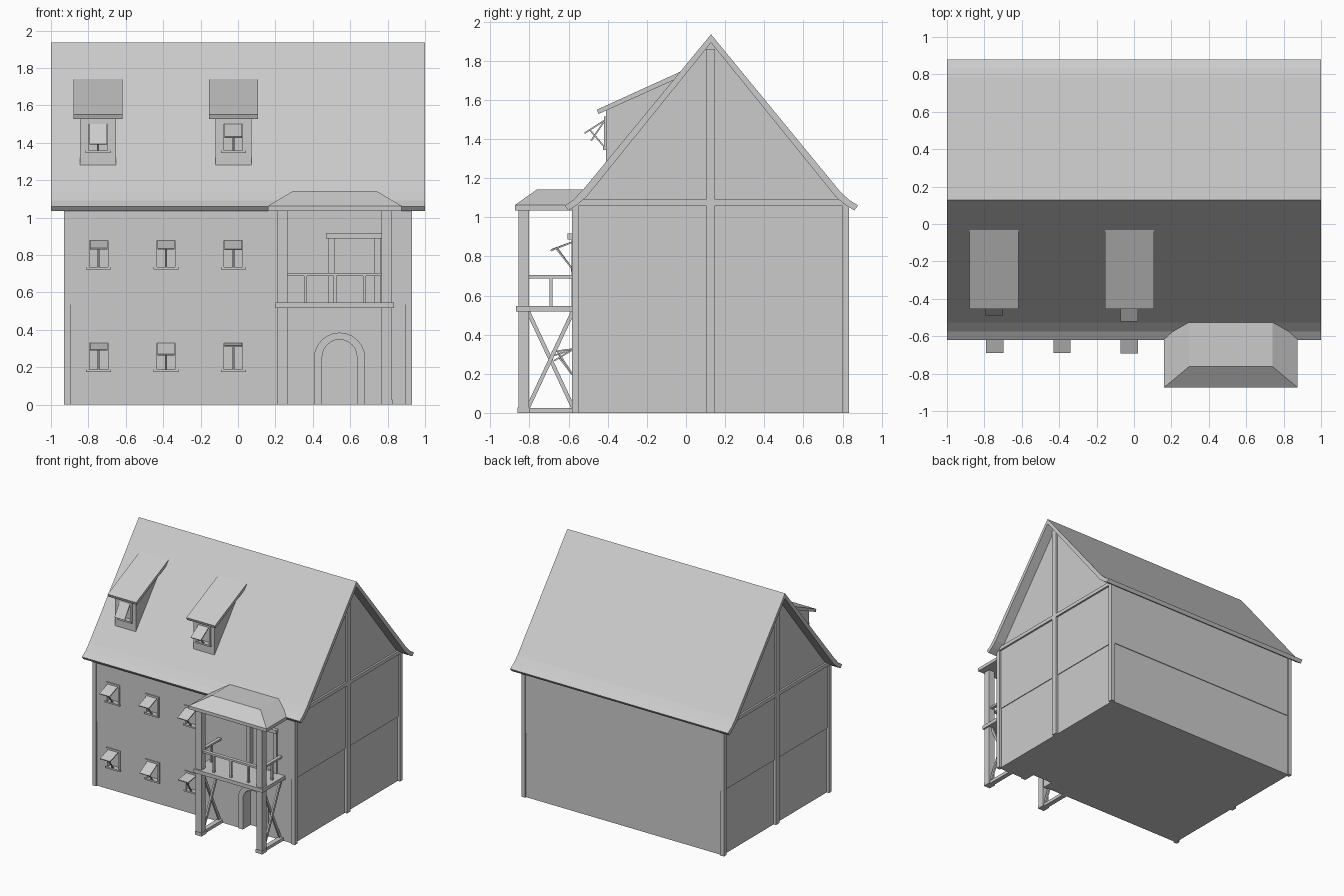
import bpy, bmesh, math
from mathutils import Vector

if "Cube" in bpy.data.objects:
    bpy.data.objects.remove(bpy.data.objects["Cube"])


def prism(name, profile, axis, a, b):
    """Extrude a 2D outline: axis 'x' takes (y, z) points, axis 'y' takes (x, z)."""
    bm = bmesh.new()
    place = (lambda p, t: (t, p[0], p[1])) if axis == 'x' else (lambda p, t: (p[0], t, p[1]))
    lo = [bm.verts.new(place(p, a)) for p in profile]
    hi = [bm.verts.new(place(p, b)) for p in profile]
    bm.faces.new(lo)
    bm.faces.new(hi[::-1])
    n = len(profile)
    for i in range(n):
        j = (i + 1) % n
        bm.faces.new((lo[j], lo[i], hi[i], hi[j]))
    bmesh.ops.recalc_face_normals(bm, faces=bm.faces)
    mesh = bpy.data.meshes.new(name)
    bm.to_mesh(mesh)
    bm.free()
    ob = bpy.data.objects.new(name, mesh)
    bpy.context.collection.objects.link(ob)
    return ob


def box(name, x0, x1, y0, y1, z0, z1):
    return prism(name, [(y0, z0), (y1, z0), (y1, z1), (y0, z1)], 'x', x0, x1)


def slat(name, x, w, p, q, t):
    """Board of width w and thickness t running from p to q in the (y, z) plane."""
    p, q = Vector(p), Vector(q)
    d = (q - p).normalized()
    n = Vector((-d.y, d.x)) * t / 2
    return prism(name, [p - n, q - n, q + n, p + n], 'x', x - w / 2, x + w / 2)


def cut(target, cutter):
    mod = target.modifiers.new("cut", 'BOOLEAN')
    mod.operation = 'DIFFERENCE'
    mod.solver = 'EXACT'
    mod.object = cutter
    cutter.hide_render = True
    bpy.context.view_layer.objects.active = target
    bpy.ops.object.modifier_apply(modifier=mod.name)
    bpy.data.objects.remove(cutter)


# House walls: lower storey slightly inset, upper storey with gables
WY0, WY1, WX = -0.575, 0.825, 0.915
lower = box("lower_storey", -WX + .006, WX - .006, WY0 + .006, WY1 - .006, 0, .535)
upper = prism("upper_storey", [(WY0, .535), (WY1, .535), (WY1, 1.06), (.13, 1.905), (WY0, 1.06)],
              'x', -WX, WX)

# Main roof with flared eaves
prism("main_roof", [(-.62, 1.06), (-.575, 1.09), (-.527, 1.14), (.128, 1.935), (.785, 1.135),
                    (.832, 1.09), (.88, 1.06), (.86, 1.035), (.81, 1.066), (.765, 1.105),
                    (.128, 1.892), (-.508, 1.105), (-.553, 1.066), (-.60, 1.035)], 'x', -1, 1)

# Timber frame: corner posts, gable posts and tie beams
for s, side in ((-1, "left"), (1, "right")):
    xa, xb = sorted((s * .895, s * .93))
    box(f"front_corner_post_{side}", xa, xb, -.583, -.548, 0, 1.06)
    box(f"back_corner_post_{side}", xa, xb, .797, .832, 0, 1.06)
    box(f"gable_post_{side}", xa, xb, .102, .147, 0, 1.86)
    box(f"gable_tie_beam_{side}", xa, xb, -.575, .825, 1.06, 1.09)


def window(wall, x, y, z, reach, drop):
    """Framed opening with a propped top-hung shutter; z is the sill bottom."""
    top = z + .17
    cut(wall, box("cutter", x - .05, x + .05, y - .02, y + .03, z + .012, top - .014))
    for s in (-1, 1):
        box("window_jamb", x + s * .057 - .008, x + s * .057 + .008, y - .008, y + .02, z, top)
    box("window_head", x - .065, x + .065, y - .008, y + .02, top - .015, top)
    box("window_sill", x - .067, x + .067, y - .014, y + .02, z, z + .013)
    hinge = Vector((y - .003, top - .018))
    tip = Vector((y - reach, top - .018 - drop))
    slat("window_shutter", x, .093, hinge, tip, .008)
    slat("shutter_prop", x, .01, (y - .005, z + .012), hinge.lerp(tip, .75), .008)


# Windows on both storeys, each shutter propped a little differently
for x, lo_open, up_open in ((-.745, (.11, .035), (.112, .04)),
                            (-.385, (.105, .06), (.112, .042)),
                            (-.025, (.117, .015), (.117, .045))):
    window(lower, x, WY0 + .006, .175, *lo_open)
    window(upper, x, WY0, .722, *up_open)

# Shed dormers
for x, opening in ((-.748, (.075, .105)), (-.025, (.108, .067))):
    dormer = prism("dormer_body", [(-.41, 1.25), (-.41, 1.55), (-.05, 1.71), (-.05, 1.6)],
                   'x', x - .096, x + .096)
    prism("dormer_roof", [(-.455, 1.55), (-.033, 1.742), (-.01, 1.725), (-.447, 1.528)],
          'x', x - .131, x + .131)
    window(dormer, x, -.41, 1.345, *opening)


# Arched front door: recess and surround
def arch(cx, r, spring, n=12):
    return [(cx + r, 0)] + [(cx + r * math.cos(math.pi * i / n), spring + r * math.sin(math.pi * i / n))
                            for i in range(n + 1)] + [(cx - r, 0)]


inner, outer = arch(.543, .093, .254), arch(.543, .137, .248)
cut(lower, prism("cutter", [(px, -.05 if pz == 0 else pz) for px, pz in inner], 'y', -.65, -.48))
prism("door_surround", outer + inner[::-1], 'y', -.58, -.55)

# Balcony door: jambs and lintel
cut(upper, box("cutter", .515, .738, -.65, -.54, .54, .888))
for x in (.502, .748):
    box("balcony_door_jamb", x - .017, x + .017, -.585, -.55, .545, .89)
box("balcony_door_lintel", .47, .772, -.605, -.56, .887, .917)

# Porch: deck, posts, ground beams and cross braces
box("balcony_deck", .2, .835, -.87, -.565, .517, .547)
for x, side in ((.238, "left"), (.795, "right")):
    box(f"porch_post_{side}", x - .027, x + .027, -.857, -.802, 0, 1.045)
    box(f"porch_foot_{side}", x - .03, x + .03, -.862, -.798, 0, .028)
    box(f"ground_beam_{side}", x - .02, x + .02, -.81, -.565, 0, .026)
    slat(f"cross_brace_{side}_a", x - .006, .014, (-.808, .52), (-.577, .026), .02)
    slat(f"cross_brace_{side}_b", x + .006, .014, (-.808, .026), (-.577, .52), .02)
    box(f"side_rail_{side}", x - .014, x + .014, -.805, -.57, .688, .704)
    box(f"side_baluster_{side}", x - .008, x + .008, -.698, -.682, .545, .69)

# Front railing
box("front_rail", .262, .77, -.845, -.815, .688, .704)
for x in (.36, .518, .677):
    box("front_baluster", x - .008, x + .008, -.838, -.822, .545, .69)

# Hipped porch roof running back into the main roof
bm = bmesh.new()
rings = []
for x0, x1, y0, z in ((.16, .875, -.875, 1.035), (.16, .875, -.875, 1.062), (.295, .74, -.762, 1.142)):
    rings.append([bm.verts.new(v) for v in ((x0, y0, z), (x1, y0, z), (x1, -.5, z), (x0, -.5, z))])
bm.faces.new(rings[0][::-1])
bm.faces.new(rings[2])
for a, b in zip(rings, rings[1:]):
    for i in range(4):
        j = (i + 1) % 4
        bm.faces.new((a[i], a[j], b[j], b[i]))
bmesh.ops.recalc_face_normals(bm, faces=bm.faces)
mesh = bpy.data.meshes.new("porch_roof")
bm.to_mesh(mesh)
bm.free()
bpy.context.collection.objects.link(bpy.data.objects.new("porch_roof", mesh))
